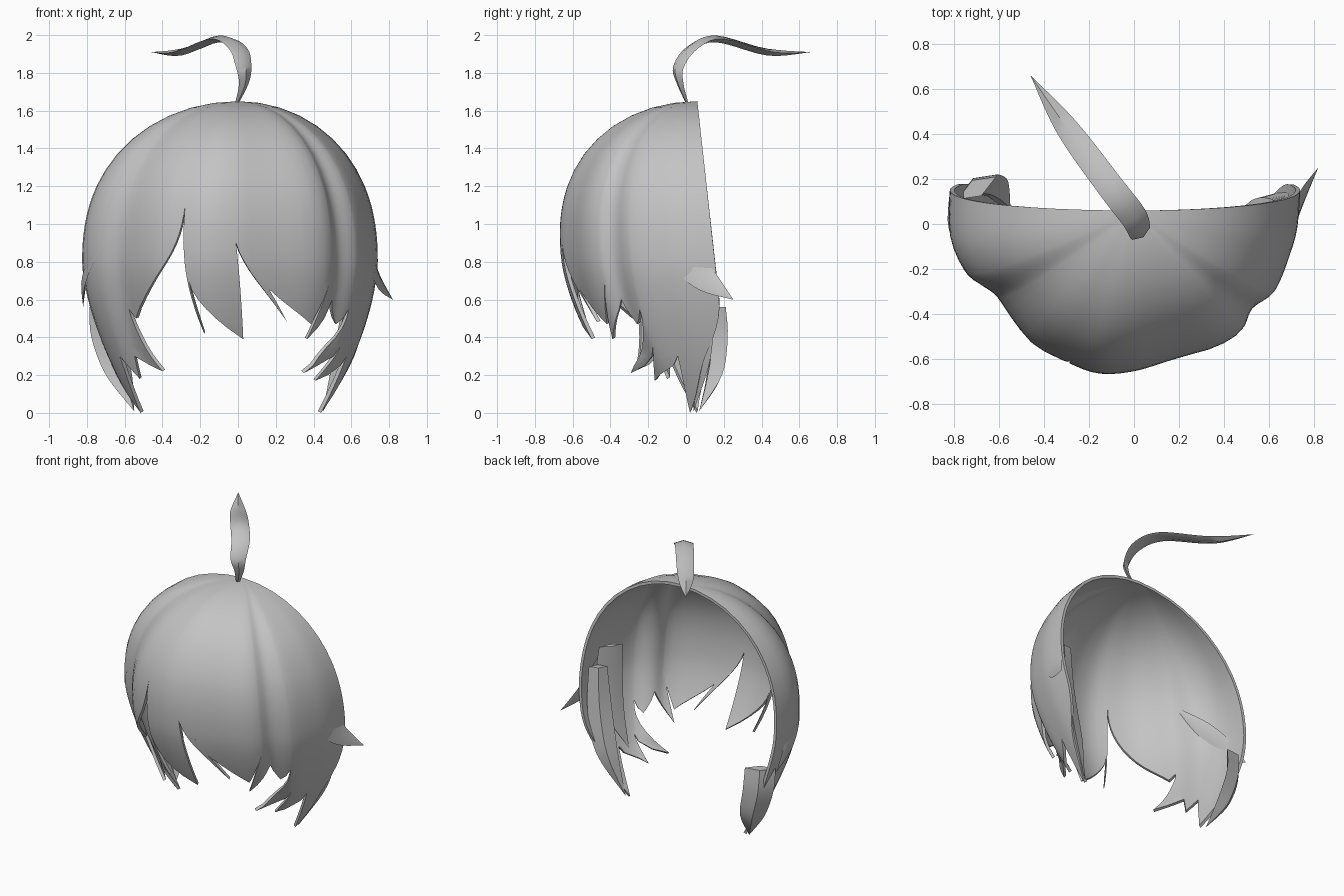
import bpy, bmesh, math
from mathutils import Vector

if "Cube" in bpy.data.objects:
    bpy.data.objects.remove(bpy.data.objects["Cube"])

hair_mat = bpy.data.materials.new("hair grey")
hair_mat.use_nodes = True
hair_mat.diffuse_color = (0.55, 0.55, 0.55, 1)
hair_mat.node_tree.nodes["Principled BSDF"].inputs["Base Color"].default_value = (0.55, 0.55, 0.55, 1)

# Horizontal outline of the shell: (x, depth in front of the open back)
OUTLINE = [(-.82, 0), (-.82, .2), (-.75, .36), (-.62, .46), (-.55, .56), (-.45, .68),
           (-.3, .76), (-.16, .81), (0, .8), (.2, .74), (.37, .69), (.48, .62),
           (.53, .52), (.63, .44), (.7, .27), (.73, .15), (.74, 0)]
CROWN = 1.65
# Row heights, closer together near the crown
LEVELS = [1.2 + (CROWN - 1.2) * math.cos(i * math.pi / 16) for i in range(8)]
LEVELS += [1.2 - .05 * i for i in range(24)]


def outline_scale(z):
    """Domed above the widest level, drawn in below it."""
    if z > .8:
        return math.sqrt(max(0, 1 - ((z - .8) / (CROWN - .8)) ** 2.3))
    return 1 - .35 * ((.8 - z) / .8) ** 1.6


def spline(pts, u):
    """Smooth curve through points, u counted in points."""
    n = len(pts) - 1
    i = min(int(u), n - 1)
    t = u - i
    p0, p1, p2, p3 = (Vector(pts[min(max(k, 0), n)]) for k in range(i - 1, i + 3))
    return 0.5 * (2 * p1 + (p2 - p0) * t + (2 * p0 - 5 * p1 + 4 * p2 - p3) * t * t
                  + (3 * p1 - p0 - 3 * p2 + p3) * t ** 3)


def on_shell(u, z):
    x, d = spline(OUTLINE, u)
    s = outline_scale(z)
    return (x * s, .06 + .11 * (CROWN - z) - d * s, z)


def finish(name, bm, thickness=0):
    mesh = bpy.data.meshes.new(name)
    bm.to_mesh(mesh)
    bm.free()
    ob = bpy.data.objects.new(name, mesh)
    bpy.context.collection.objects.link(ob)
    mesh.materials.append(hair_mat)
    bpy.ops.object.select_all(action='DESELECT')
    ob.select_set(True)
    bpy.context.view_layer.objects.active = ob
    if thickness:
        mod = ob.modifiers.new("thickness", 'SOLIDIFY')
        mod.thickness = thickness
        mod.offset = -1
        bpy.ops.object.modifier_apply(modifier=mod.name)
    bpy.ops.object.shade_smooth_by_angle(angle=math.radians(40))


def edge(notch, tip, bend, z):
    """Position of a strand edge: straight down to the notch, then curving to the tip."""
    t = min(max((notch[0] - z) / (notch[0] - tip[0]), 0), 1)
    return notch[1] + (tip[1] - notch[1]) * t ** bend


def add_strand(bm, notch_a, notch_b, tip, bend_a, bend_b, cols=6):
    """Strip of the shell from the crown down to one tip."""
    rows = []
    for z in [level for level in LEVELS if level > tip[0] + .01] + [tip[0]]:
        a, b = edge(notch_a, tip, bend_a, z), edge(notch_b, tip, bend_b, z)
        rows.append([bm.verts.new(on_shell(a + (b - a) * j / cols, z)) for j in range(cols + 1)])
    for r0, r1 in zip(rows, rows[1:]):
        for j in range(cols):
            bm.faces.new((r0[j], r1[j], r1[j + 1], r0[j + 1]))


# Gaps between strands, from -x round the front to +x: (height, place on outline)
NOTCHES = [(.6, 0), (.3, 2), (.3, 2.7), (.55, 3.1), (1.13, 6.05), (.69, 6.26), (.96, 7.87),
           (.83, 8.35), (.7, 11.2), (.6, 11.8), (.52, 12.9), (.35, 13), (.3, 13.8), (.6, 16)]
# Strand tips: (height, place on outline), bend of each edge
TIPS = [((0, 1.5), 1.7, 1.5), ((.18, 2.55), 1, 1), ((.22, 4.5), 1.3, 1.8), ((.5, 3.5), 1, 2.3),
        ((.42, 6.72), 3, 1.2), ((.39, 8.17), 1.5, .65), ((.48, 9.46), 1.5, 1.2),
        ((.47, 10.4), 2, 1.1), ((.39, 10.35), 1, 1.2), ((.47, 12.4), 1.5, 1),
        ((.21, 10.6), 2, 2.2), ((.17, 12.1), 1.4, 2), ((0, 13.6), 1.4, 1.5)]
bm = bmesh.new()
for notch_a, notch_b, (tip, bend_a, bend_b) in zip(NOTCHES, NOTCHES[1:], TIPS):
    add_strand(bm, notch_a, notch_b, tip, bend_a, bend_b)
bmesh.ops.remove_doubles(bm, verts=bm.verts, dist=.0005)
finish("fringe_shell", bm, .02)


def add_lock(name, path, widths, side, thick, steps=5):
    """Ridged lock swept along a path, widths are half widths at the path points."""
    bm = bmesh.new()
    side = Vector(side).normalized()
    n = (len(path) - 1) * steps
    rings = []
    for i in range(n + 1):
        u = i / steps
        p = spline(path, u)
        tangent = spline(path, min(u + .05, len(path) - 1)) - spline(path, max(u - .05, 0))
        normal = tangent.cross(side).normalized()
        w = max(spline([(v, 0) for v in widths], u).x, .001)
        t = thick * min(1, w / max(widths) * 1.3)
        rings.append([bm.verts.new(p + o) for o in (side * w, normal * t, -side * w, -normal * t)])
    for a, b in zip(rings, rings[1:]):
        for j in range(4):
            bm.faces.new((a[j], a[(j + 1) % 4], b[(j + 1) % 4], b[j]))
    bm.faces.new(rings[0])
    bm.faces.new(rings[-1])
    bmesh.ops.recalc_face_normals(bm, faces=bm.faces)
    finish(name, bm)


# Curled tuft on the crown
add_lock("crown_tuft",
         [(-.01, .01, 1.63), (.03, -.03, 1.74), (.03, -.04, 1.83), (0, .03, 1.93),
          (-.1, .16, 1.98), (-.3, .43, 1.91), (-.46, .66, 1.91)],
         [.01, .03, .05, .06, .06, .05, 0], (.82, .57, 0), .018)
# Flicked wisps on the outer sides
add_lock("left_wisp", [(.69, -.08, .95), (.71, .02, .8), (.75, .12, .69), (.82, .25, .6)],
         [.02, .08, .06, 0], (0, .7, .7), .015)
add_lock("right_wisp", [(-.6, -.3, 1.08), (-.74, -.18, .9), (-.81, -.02, .72), (-.82, .15, .56)],
         [.01, .07, .06, 0], (0, .7, .75), .015)
# Hanging locks behind the sides
add_lock("right_back_lock", [(-.7, .16, .56), (-.69, .17, .4), (-.63, .15, .2), (-.55, .07, .01)],
         [.1, .1, .08, 0], (.85, .5, 0), .04)
add_lock("left_back_lock", [(.64, .08, .9), (.62, .09, .6), (.56, .09, .3), (.45, .04, .01)],
         [.06, .08, .07, 0], (.8, .6, 0), .03)
add_lock("left_inner_lock", [(.61, -.02, 1.02), (.62, -.02, .8), (.6, -.04, .55), (.52, -.1, .28)],
         [.08, .09, .07, 0], (.6, .8, 0), .015)
